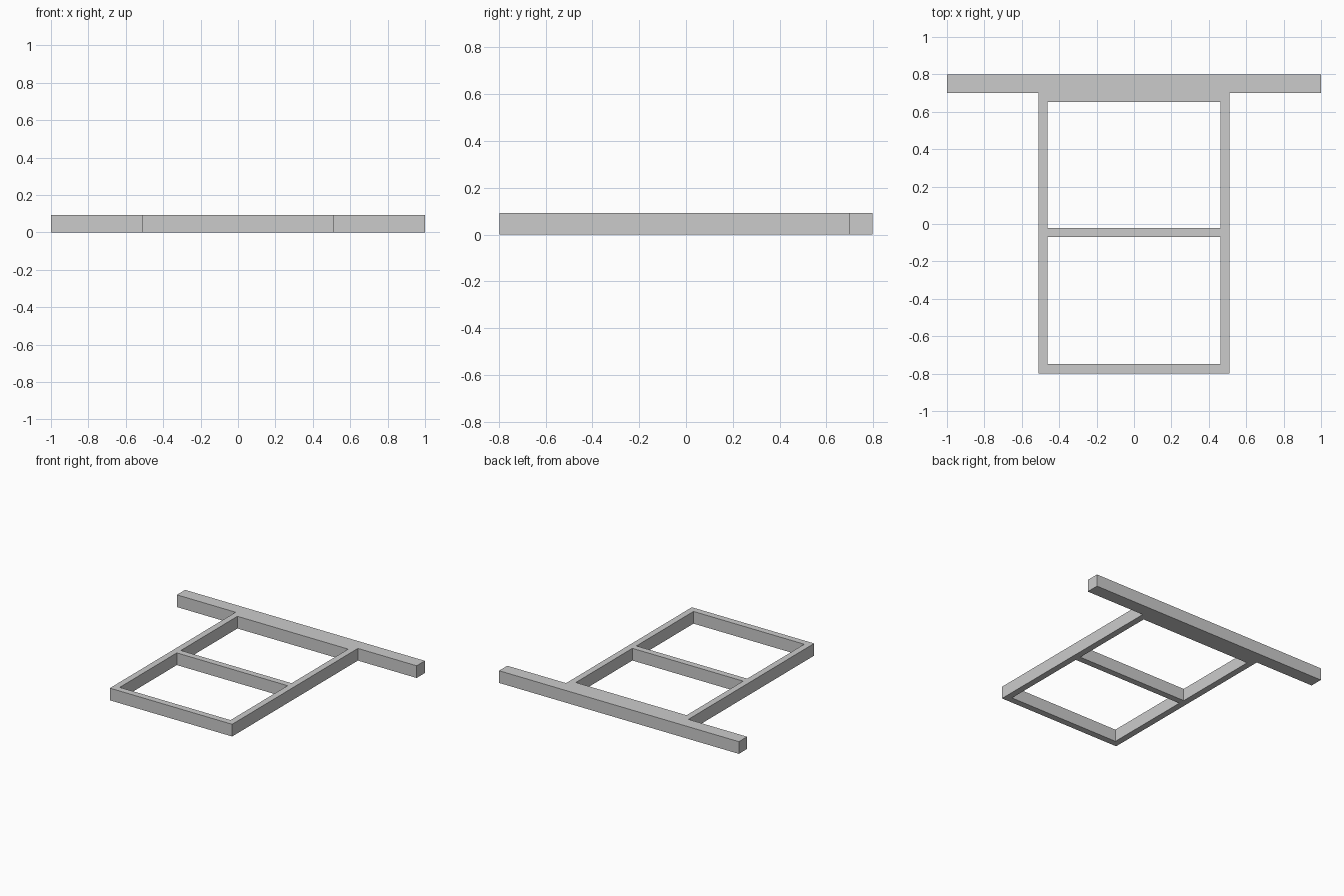
import bpy

cube = bpy.data.objects.get("Cube")
if cube:
    bpy.data.objects.remove(cube, do_unlink=True)

HEIGHT = 0.092
BEAM_HALF, FRAME_HALF, HOLE_HALF = 1.0, 0.51, 0.462
FRONT, BACK, BEAM_FRONT = -0.798, 0.798, 0.70

# Plain grey finish
grey = bpy.data.materials.new("plain grey")
grey.use_nodes = True
colour = (0.6, 0.6, 0.6, 1)
grey.diffuse_color = colour
grey.node_tree.nodes["Principled BSDF"].inputs["Base Color"].default_value = colour

curve = bpy.data.curves.new("beam_and_frame", "CURVE")
curve.dimensions = "2D"
curve.fill_mode = "BOTH"
curve.extrude = HEIGHT / 2


def add_loop(points):
    spline = curve.splines.new("POLY")
    spline.points.add(len(points) - 1)
    for point, (x, y) in zip(spline.points, points):
        point.co = (x, y, 0, 1)
    spline.use_cyclic_u = True


# T-shaped outline: long back beam with the frame reaching forward
right_half = [(FRAME_HALF, FRONT), (FRAME_HALF, BEAM_FRONT),
              (BEAM_HALF, BEAM_FRONT), (BEAM_HALF, BACK)]
add_loop(right_half + [(-x, y) for x, y in reversed(right_half)])

# Two openings separated by the middle rail
for low, high in ((-0.749, -0.069), (-0.021, 0.653)):
    add_loop([(-HOLE_HALF, low), (HOLE_HALF, low),
              (HOLE_HALF, high), (-HOLE_HALF, high)])

# Turn the extruded profile into a flat-shaded mesh
frame = bpy.data.objects.new("beam_and_frame", curve)
bpy.context.collection.objects.link(frame)
frame.location.z = HEIGHT / 2
bpy.ops.object.select_all(action="DESELECT")
frame.select_set(True)
bpy.context.view_layer.objects.active = frame
bpy.ops.object.convert(target="MESH")
frame = bpy.context.object
frame.name = "beam_and_frame"
frame.data.materials.clear()
frame.data.materials.append(grey)
bpy.ops.object.shade_flat()
